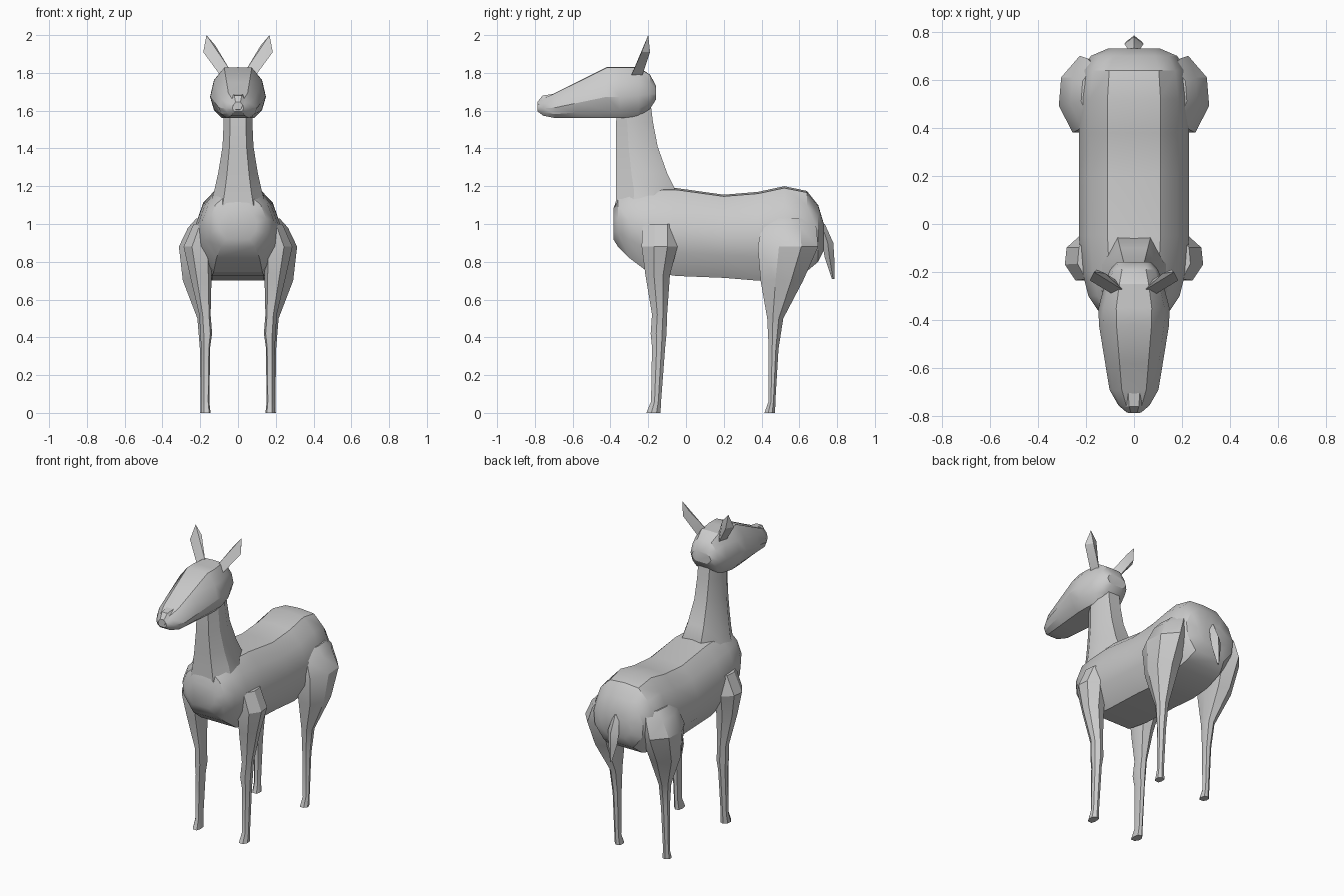
import bpy, bmesh


def finish(name, bm, mirror=False):
    bmesh.ops.recalc_face_normals(bm, faces=bm.faces)
    me = bpy.data.meshes.new(name)
    bm.to_mesh(me)
    bm.free()
    ob = bpy.data.objects.new(name, me)
    bpy.context.collection.objects.link(ob)
    if mirror:
        ob.modifiers.new("Mirror", 'MIRROR').use_axis[0] = True
    bpy.ops.object.select_all(action='DESELECT')
    ob.select_set(True)
    bpy.context.view_layer.objects.active = ob
    bpy.ops.object.shade_smooth_by_angle(angle=0.5)
    return ob


def loft(name, axis, rings, profile, mirror=False):
    """Skin rings (position, x0, x1, b0, b1); b is z for a Y loft, y for a Z loft."""
    bm = bmesh.new()
    loops = []
    for p, x0, x1, b0, b1 in rings:
        loop = []
        for u, v in profile:
            x, b = x0 + (x1 - x0) * u, b0 + (b1 - b0) * v
            loop.append(bm.verts.new((x, p, b) if axis == 'Y' else (x, b, p)))
        loops.append(loop)
    n = len(profile)
    for lo, hi in zip(loops, loops[1:]):
        for i in range(n):
            j = (i + 1) % n
            bm.faces.new((lo[i], lo[j], hi[j], hi[i]))
    bm.faces.new(loops[0])
    bm.faces.new(loops[-1])
    return finish(name, bm, mirror)


def symmetric(half):
    """Mirror a half outline (fraction of half width, height) to a full 0..1 profile."""
    pts = half + [(-u, v) for u, v in reversed(half) if u > 0]
    return [((u + 1) / 2, v) for u, v in pts]


def centred(rows):
    return [(p, -w, w, b0, b1) for p, b0, b1, w in rows]


# Body: chest to rump
body_profile = symmetric([(0, 1), (.48, .98), (.8, .82), (1, .55), (.95, .27), (.6, 0)])
loft("body", 'Y', centred([
    (-.385, .92, 1.08, .10), (-.36, .88, 1.15, .15), (-.30, .82, 1.18, .19),
    (-.20, .745, 1.19, .215), (-.05, .725, 1.19, .23), (.20, .715, 1.155, .23),
    (.38, .70, 1.17, .23), (.52, .715, 1.20, .23), (.64, .75, 1.175, .215),
    (.70, .80, 1.10, .18), (.73, .86, 1.0, .11)]), body_profile)

# Neck
neck_profile = symmetric([(.55, 1), (1, .65), (1, .3), (.55, 0)])
loft("neck", 'Z', centred([
    (1.02, -.375, -.06, .17), (1.18, -.37, -.055, .125), (1.27, -.37, -.10, .105),
    (1.41, -.37, -.15, .082), (1.54, -.37, -.175, .076), (1.66, -.36, -.19, .076)]),
    neck_profile)

# Head with tapered muzzle
head_profile = symmetric([(0, 1), (.5, .99), (.86, .75), (1, .42), (.86, .16), (.58, 0)])
loft("head", 'Y', centred([
    (-.785, 1.595, 1.64, .03), (-.755, 1.573, 1.665, .065), (-.69, 1.56, 1.695, .102),
    (-.58, 1.56, 1.75, .12), (-.42, 1.56, 1.83, .146), (-.35, 1.56, 1.83, .148),
    (-.25, 1.57, 1.83, .122), (-.19, 1.61, 1.79, .10), (-.158, 1.66, 1.73, .07)]),
    head_profile)

# Nose pad
loft("nose", 'Y', centred([
    (-.787, 1.605, 1.645, .025), (-.76, 1.60, 1.68, .04), (-.69, 1.62, 1.69, .05)]),
    symmetric([(.5, 1), (1, .6), (.5, 0)]))

# Front and hind legs
leg_profile = [(.15, 0), (.7, 0), (1, .35), (.95, .72), (.55, 1), (.1, .9), (0, .4)]
loft("front_leg", 'Z', [
    (1.0, .12, .235, -.23, -.045), (.88, .14, .288, -.235, -.045),
    (.73, .14, .255, -.215, -.085), (.52, .145, .205, -.18, -.10),
    (.42, .137, .20, -.187, -.103), (.35, .147, .195, -.18, -.11),
    (.06, .152, .192, -.185, -.132), (0, .145, .197, -.21, -.135)],
    leg_profile, True)
loft("hind_leg", 'Z', [
    (1.03, .10, .22, .43, .66), (.98, .11, .265, .40, .69), (.88, .12, .313, .38, .70),
    (.70, .14, .292, .395, .62), (.50, .15, .215, .43, .515), (.34, .153, .202, .438, .49),
    (.06, .158, .198, .437, .473), (0, .15, .20, .415, .472)],
    leg_profile, True)

# Ears: faceted leaf
bm = bmesh.new()
for co in [(.167, -.20, 2.0), (.120, -.205, 1.945), (.184, -.235, 1.91), (.155, -.19, 1.91),
           (.045, -.275, 1.82), (.085, -.295, 1.775), (.08, -.23, 1.79)]:
    bm.verts.new(co)
bmesh.ops.convex_hull(bm, input=bm.verts)
finish("ear", bm, True)

# Tail
loft("tail", 'Z', centred([
    (1.0, .70, .735, .018), (.90, .72, .78, .04), (.82, .735, .785, .032),
    (.71, .772, .785, .006)]), symmetric([(0, 1), (1, .5), (0, 0)]))
